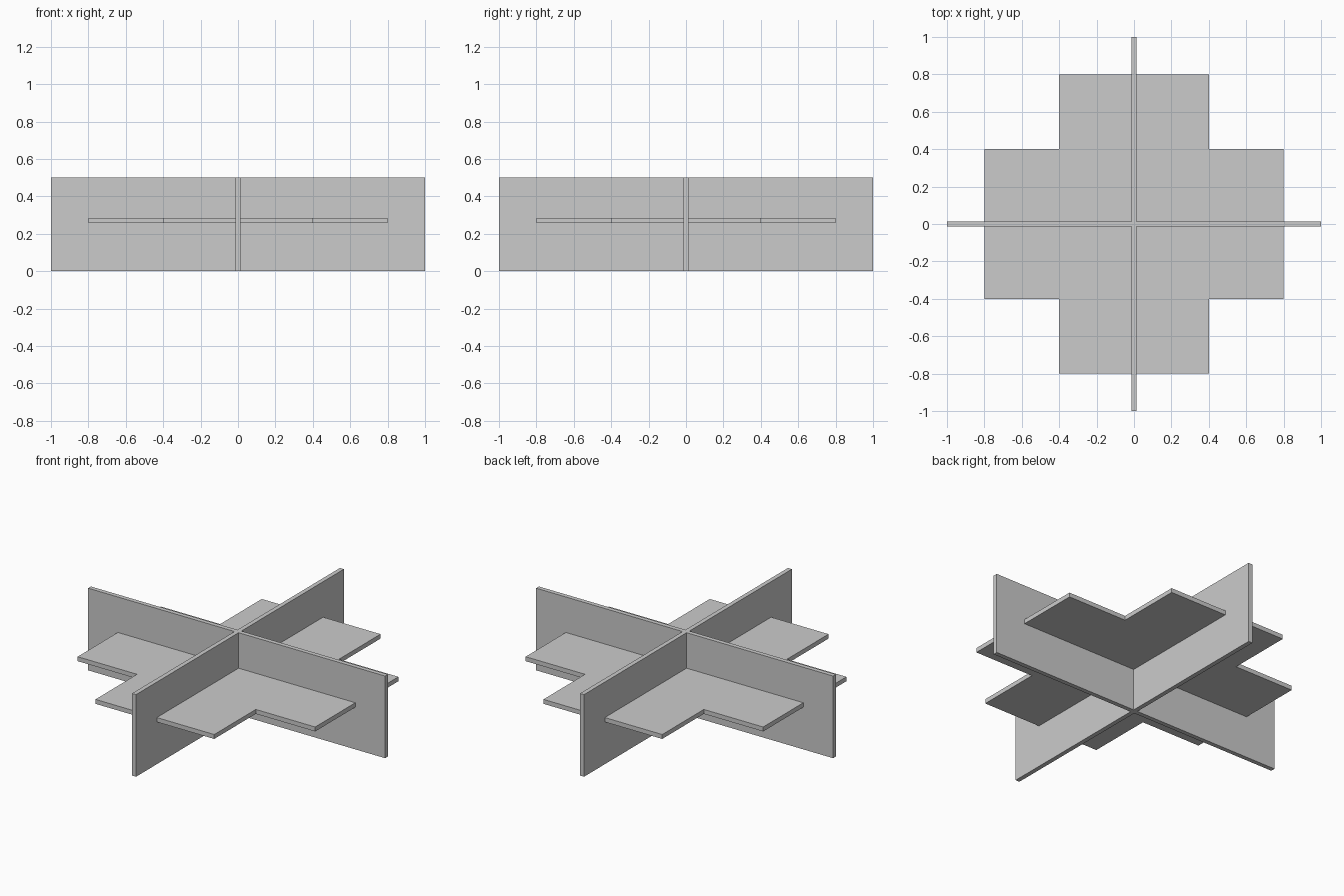
import bpy
import bmesh
from mathutils import Matrix, Vector

cube = bpy.data.objects.get("Cube")
if cube:
    bpy.data.objects.remove(cube, do_unlink=True)

# Single plain grey
grey = bpy.data.materials.new("plain grey")
grey.use_nodes = True
colour = (0.6, 0.6, 0.6, 1)
grey.diffuse_color = colour
grey.node_tree.nodes["Principled BSDF"].inputs["Base Color"].default_value = colour


def cross_prism(name, reach, half_width, bottom, top):
    """Extrude a plus-shaped outline, made by turning one arm four times."""
    bm = bmesh.new()
    arm = [(reach, -half_width), (reach, half_width), (half_width, half_width)]
    verts = []
    for quarter in range(4):
        turn = Matrix.Rotation(quarter * 1.5707963, 3, "Z")
        verts += [bm.verts.new(turn @ Vector((x, y, bottom))) for x, y in arm]
    base = bm.faces.new(verts)
    extruded = bmesh.ops.extrude_face_region(bm, geom=[base], use_keep_orig=True)
    raised = [v for v in extruded["geom"] if isinstance(v, bmesh.types.BMVert)]
    bmesh.ops.translate(bm, verts=raised, vec=(0, 0, top - bottom))
    bmesh.ops.recalc_face_normals(bm, faces=bm.faces)
    mesh = bpy.data.meshes.new(name)
    bm.to_mesh(mesh)
    bm.free()
    mesh.materials.append(grey)
    obj = bpy.data.objects.new(name, mesh)
    bpy.context.collection.objects.link(obj)
    return obj


# Two upright panels crossing at the centre
cross_prism("upright_panels", 1.0, 0.0135, 0.0, 0.5)

# Flat plus-shaped shelf passing through the panels
cross_prism("shelf", 0.8, 0.4, 0.257, 0.284)
